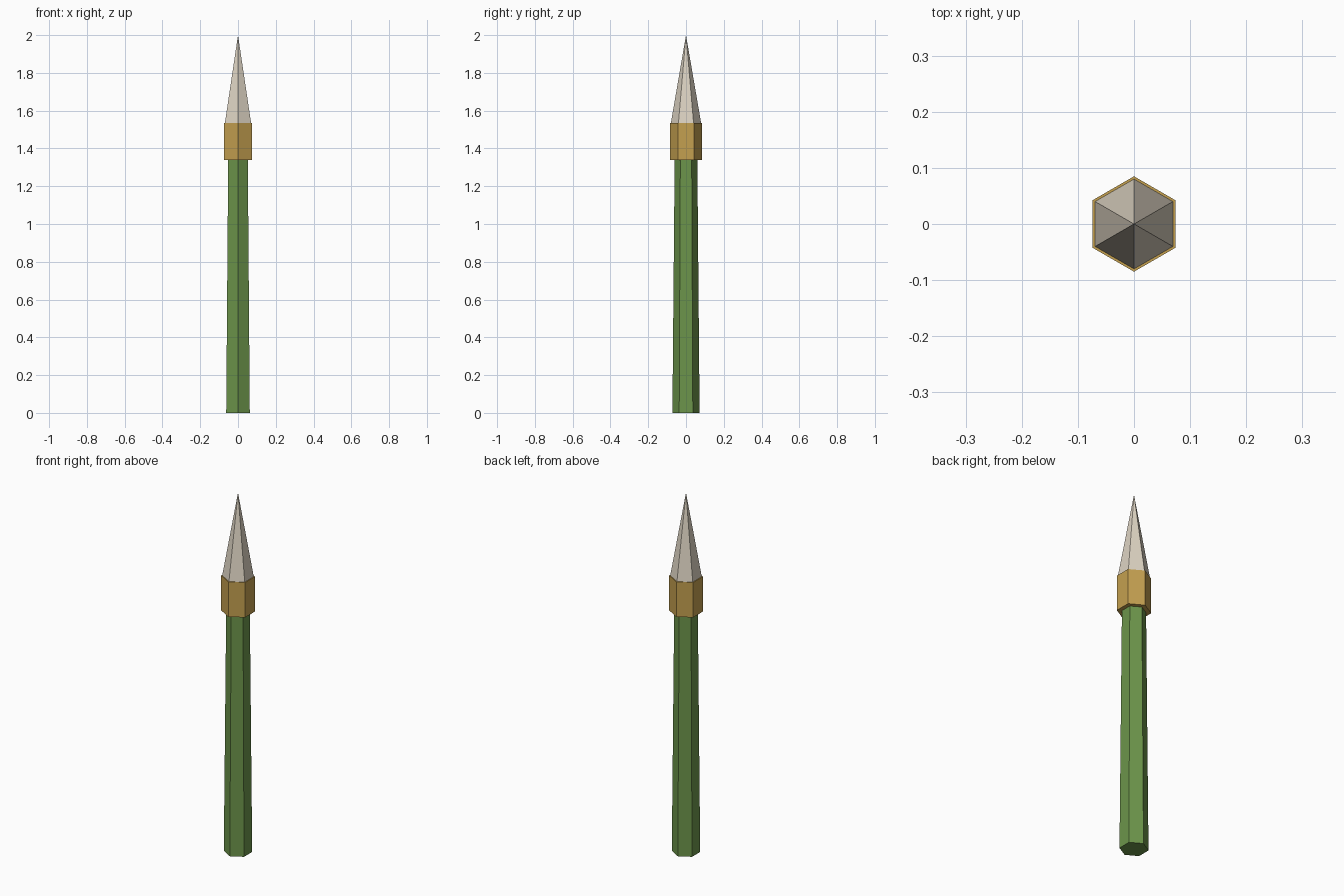
import bpy

if "Cube" in bpy.data.objects:
    bpy.data.objects.remove(bpy.data.objects["Cube"])


def hex_part(name, r_bottom, r_top, z0, z1, color):
    """Flat-shaded six-sided section with corners on the +/-y axis."""
    bpy.ops.mesh.primitive_cone_add(vertices=6, radius1=r_bottom, radius2=r_top,
                                    depth=z1 - z0, location=(0, 0, (z0 + z1) / 2))
    obj = bpy.context.object
    obj.name = name
    mat = bpy.data.materials.new(name + "_colour")
    mat.diffuse_color = (*color, 1)
    mat.use_nodes = True
    mat.node_tree.nodes["Principled BSDF"].inputs["Base Color"].default_value = mat.diffuse_color
    obj.data.materials.append(mat)
    return obj


# Tapered green shaft
hex_part("shaft", 0.072, 0.06, 0.0, 1.34, (0.15, 0.30, 0.07))
# Brass collar
hex_part("collar", 0.085, 0.085, 1.34, 1.535, (0.55, 0.35, 0.08))
# Pale pointed tip
hex_part("tip", 0.08, 0.0, 1.535, 2.0, (0.72, 0.65, 0.54))
